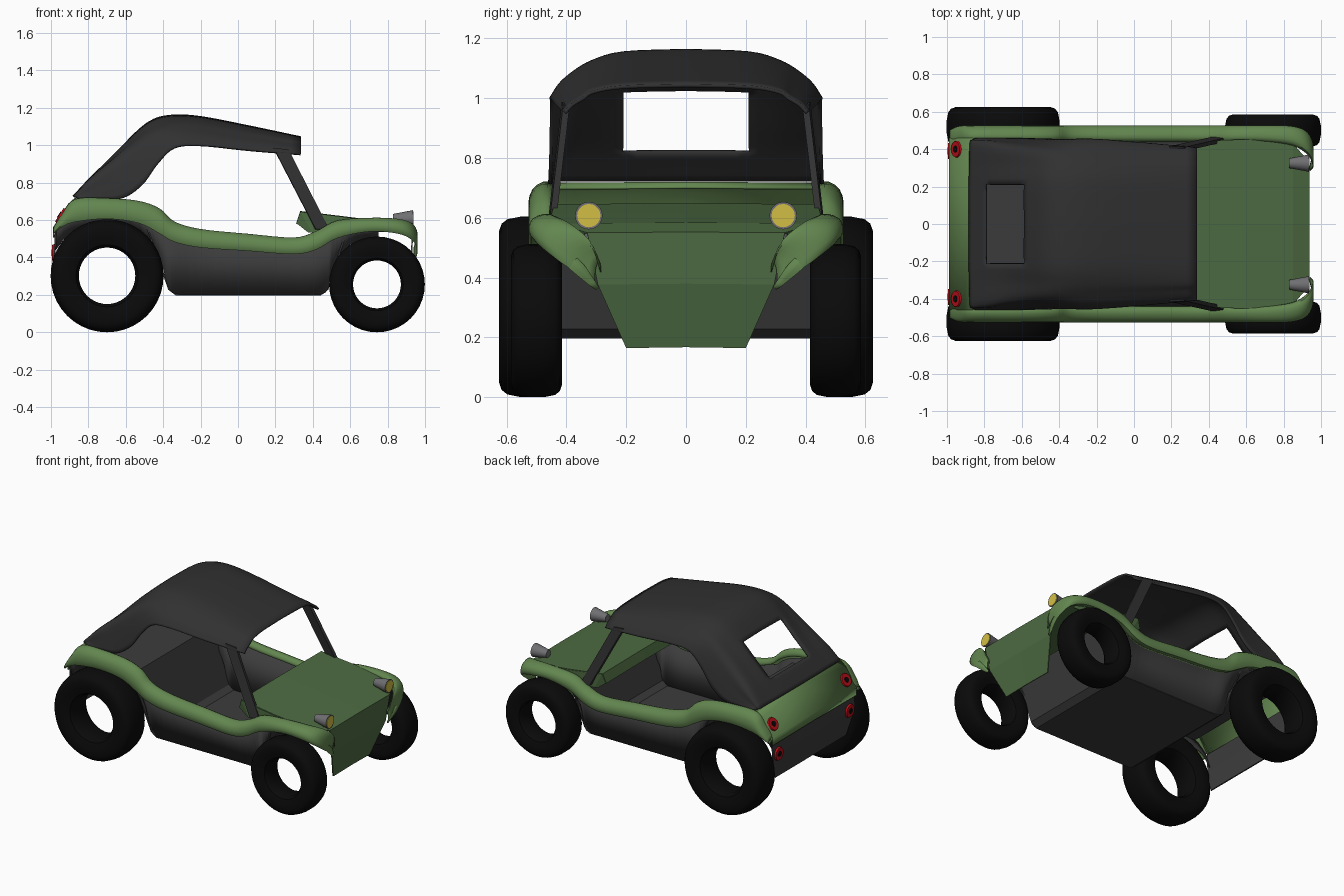
import bpy, bmesh, math
from mathutils import Vector

if "Cube" in bpy.data.objects:
    bpy.data.objects.remove(bpy.data.objects["Cube"])


def material(name, r, g, b):
    m = bpy.data.materials.new(name)
    m.diffuse_color = (r, g, b, 1)
    m.use_nodes = True
    m.node_tree.nodes["Principled BSDF"].inputs["Base Color"].default_value = m.diffuse_color
    return m


GREEN = material("green paint", .125, .24, .08)
HOOD = material("dark green paint", .075, .15, .055)
TUB = material("tub grey", .045, .045, .045)
CLOTH = material("roof cloth", .03, .03, .03)
RUBBER = material("rubber", .003, .003, .003)
RED = material("red lens", .5, .005, .01)
YELLOW = material("yellow lens", .65, .52, .06)
METAL = material("lamp metal", .16, .16, .17)


def finish(name, bm, mat, mirror=False, thick=0, angle=40):
    bmesh.ops.remove_doubles(bm, verts=bm.verts, dist=1e-5)
    bmesh.ops.recalc_face_normals(bm, faces=bm.faces)
    me = bpy.data.meshes.new(name)
    bm.to_mesh(me)
    bm.free()
    ob = bpy.data.objects.new(name, me)
    bpy.context.collection.objects.link(ob)
    me.materials.append(mat)
    if mirror:
        md = ob.modifiers.new("Mirror", 'MIRROR')
        md.use_axis = (False, True, False)
        md.merge_threshold = .0005
    if thick:
        md = ob.modifiers.new("Solidify", 'SOLIDIFY')
        md.thickness = thick
        md.offset = 0
    bpy.ops.object.select_all(action='DESELECT')
    ob.select_set(True)
    bpy.context.view_layer.objects.active = ob
    if angle:
        bpy.ops.object.shade_smooth_by_angle(angle=math.radians(angle))
    else:
        bpy.ops.object.shade_flat()
    return ob


def smooth(pts, n):
    # Catmull-Rom curve through the points, n steps per span
    p = [Vector(q) for q in pts]
    if n == 1:
        return p
    p = [2 * p[0] - p[1]] + p + [2 * p[-1] - p[-2]]
    out = []
    for i in range(1, len(p) - 2):
        a, b, c, d = p[i - 1:i + 3]
        for k in range(n):
            t = k / n
            out.append(.5 * (2 * b + (c - a) * t + (2 * a - 5 * b + 4 * c - d) * t * t
                             + (3 * b - a - 3 * c + d) * t ** 3))
    return out + [p[-2]]


def loft(name, rows, mat, nu=4, nv=3, mirror=True, thick=.008, hole=None, angle=40):
    rows = [smooth(r, nv) for r in rows]
    cols = [smooth(c, nu) for c in zip(*rows)]
    bm = bmesh.new()
    v = [[bm.verts.new(q) for q in c] for c in cols]
    for i in range(len(v) - 1):
        for j in range(len(v[0]) - 1):
            quad = (v[i][j], v[i + 1][j], v[i + 1][j + 1], v[i][j + 1])
            c = sum((q.co for q in quad), Vector()) / 4
            if not (hole and hole(c)):
                bm.faces.new(quad)
    return finish(name, bm, mat, mirror, thick, angle)


def frustum(name, a, b, r1, r2, mat, segs=20):
    # Round part from point a to point b, mirrored across y
    a, b = Vector(a), Vector(b)
    bm = bmesh.new()
    bmesh.ops.create_cone(bm, cap_ends=True, segments=segs, radius1=r1, radius2=r2, depth=(b - a).length)
    bm.transform((b - a).to_track_quat('Z', 'Y').to_matrix().to_4x4())
    bmesh.ops.translate(bm, verts=bm.verts, vec=(a + b) / 2)
    return finish(name, bm, mat, True)


def tyre(name, x, R, y0, y1):
    half = [(.5, .3), (.55, .42), (.7, .49), (.84, .5), (.92, .46), (.97, .37), (1, .15)]
    prof = half + [(r, -w) for r, w in reversed(half)]
    bm = bmesh.new()
    n = 40
    rings = []
    for i in range(n):
        a = 2 * math.pi * i / n
        rings.append([bm.verts.new((x + R * r * math.cos(a), (y0 + y1) / 2 + w * (y1 - y0),
                                    R + R * r * math.sin(a))) for r, w in prof])
    for i in range(n):
        p, q = rings[i], rings[(i + 1) % n]
        for j in range(len(prof)):
            k = (j + 1) % len(prof)
            bm.faces.new((p[j], q[j], q[k], p[k]))
    finish(name, bm, RUBBER, True)


tyre("rear_tyres", -.70, .302, .415, .625)
tyre("front_tyres", .743, .256, .415, .585)

# Rolled green side rims: x, crown z, lower z, inner y, outer y
rim = [(-.985, .56, .53, .44, .50), (-.94, .63, .565, .44, .52), (-.87, .71, .592, .44, .525),
       (-.7, .715, .608, .44, .525), (-.53, .70, .585, .44, .525), (-.42, .66, .53, .44, .525),
       (-.34, .59, .485, .44, .525), (-.2, .55, .455, .44, .525), (.05, .525, .437, .44, .525),
       (.3, .505, .42, .44, .525), (.42, .54, .445, .44, .525), (.53, .595, .505, .44, .525),
       (.7, .61, .54, .44, .525), (.85, .605, .53, .42, .52), (.93, .58, .495, .37, .485),
       (.958, .525, .435, .31, .405), (.94, .45, .36, .285, .305)]
rows = []
for x, t, b, yi, yo in rim:
    w, h = yo - yi, t - b
    rows.append([(x, yi, t - .35 * h), (x, yi + .12 * w, t - .06 * h), (x, yi + .45 * w, t),
                 (x, yi + .85 * w, t - .22 * h), (x, yo, t - .6 * h), (x, yi + .9 * w, b),
                 (x, yi + .35 * w, b + .01)])
loft("side_rims", rows, GREEN, nu=4, nv=2, thick=.004)

# Hood with dash lip, sharp nose fold and tapered front plate: x, z, half width
hood = [(.40, .55, .42), (.315, .585, .43), (.335, .645, .44), (.6, .612, .45), (.85, .58, .43),
        (.935, .55, .33), (.925, .38, .295), (.87, .168, .20)]
loft("hood", [[(x, 0, z), (x, w, z - .003)] for x, z, w in hood], HOOD, nu=1, nv=1, angle=0)
# Side walls closing the hood down to the rims
loft("hood_sides", [[(x, w, z - .003), (x + (.06 if x < .4 else 0), w, .535)] for x, z, w in hood[1:5]],
     HOOD, nu=1, nv=1, thick=.006, angle=0)

# Green rear panel
tail = [(-.84, .70), (-.87, .716), (-.905, .685), (-.985, .56), (-.985, .51)]
loft("rear_panel", [[(x, 0, z), (x, .46, z - .003)] for x, z in tail], GREEN, nu=1, nv=1, angle=45)
# Grey lower rear panel
loft("rear_valance", [[(-.975, 0, .54), (-.975, .45, .54)], [(-.98, 0, .42), (-.98, .45, .42)],
                      [(-.955, 0, .25), (-.955, .39, .25)]], TUB, nu=1, nv=1, angle=0)

# Tub sides following the wheel arches: x, top z, bottom x, bottom z
side = [(-.97, .57, -.975, .44), (-.87, .64, -.90, .52), (-.7, .66, -.7, .56), (-.53, .64, -.52, .53),
        (-.43, .60, -.42, .40), (-.38, .56, -.375, .25), (-.33, .54, -.33, .205), (-.2, .50, -.2, .20),
        (.05, .48, .05, .20), (.3, .46, .3, .20), (.42, .49, .43, .20), (.49, .54, .48, .23),
        (.53, .55, .50, .33), (.62, .57, .60, .47), (.75, .57, .75, .51)]
loft("tub_sides", [[(x, .47, t), (bx, .425, b)] for x, t, bx, b in side], TUB, nu=3, nv=1, thick=.006)
# Tub floor, foot wall, seat back slope and rear shelf
floor = [(.58, .54), (.48, .23), (.44, .20), (-.33, .20), (-.37, .23), (-.50, .60), (-.88, .62)]
loft("tub_floor", [[(x, 0, z), (x, .425 if z < .5 else .455, z)] for x, z in floor], TUB, nu=1, nv=1, angle=0)

# Soft top: centre x, z / shoulder x, y, z / lower edge x, y, z
ribs = [(-.88, .725, -.875, .43, .725, -.85, .455, .715), (-.79, .822, -.785, .425, .815, -.72, .455, .713),
        (-.70, .912, -.69, .41, .89, -.61, .455, .72), (-.585, 1.028, -.565, .395, .985, -.51, .452, .79),
        (-.47, 1.125, -.46, .385, 1.055, -.43, .45, .90), (-.36, 1.157, -.36, .375, 1.085, -.34, .45, .985),
        (-.2, 1.15, -.2, .37, 1.08, -.2, .45, .998), (.06, 1.10, .06, .36, 1.04, .06, .43, .972),
        (.335, 1.042, .335, .345, .998, .335, .405, .95)]
rows = []
for cx, cz, sx, sy, sz, ex, ey, ez in ribs:
    d = cz - sz
    rows.append([(cx, 0, cz), (cx, .21, cz - .12 * d), (cx * .5 + sx * .5, .31, cz - .5 * d), (sx, sy, sz),
                 (sx * .6 + ex * .4, sy * .4 + ey * .6, sz * .55 + ez * .45), (ex, ey, ez)])
loft("soft_top", rows, CLOTH, nu=5, nv=4, thick=.012,
     hole=lambda c: abs(c.y) < .21 and -.79 < c.x < -.585 and c.z > .8)

# Windscreen posts
loft("windscreen_posts", [[(.487, .45, .55), (.27, .40, .975)], [(.415, .455, .55), (.19, .405, .985)]],
     CLOTH, nu=1, nv=1, thick=.022, angle=0)

# Headlights on short stems
frustum("headlight_shells", (.83, .325, .607), (.935, .325, .607), .026, .046, METAL)
frustum("headlight_lenses", (.92, .325, .607), (.938, .325, .607), .039, .039, YELLOW)
frustum("headlight_stems", (.89, .325, .525), (.89, .325, .59), .014, .014, METAL, 12)

# Tail lights: upper pair on the slanted panel, lower pair on the valance
for label, p, d in (("upper", (-.945, .40, .622), (-.842, 0, .539)), ("lower", (-.982, .39, .425), (-1, 0, 0))):
    p, d = Vector(p), Vector(d)
    frustum(label + "_tail_lights", p, p + d * .012, .046, .042, RED)
    frustum(label + "_tail_light_centres", p, p + d * .016, .02, .018, RUBBER, 12)
